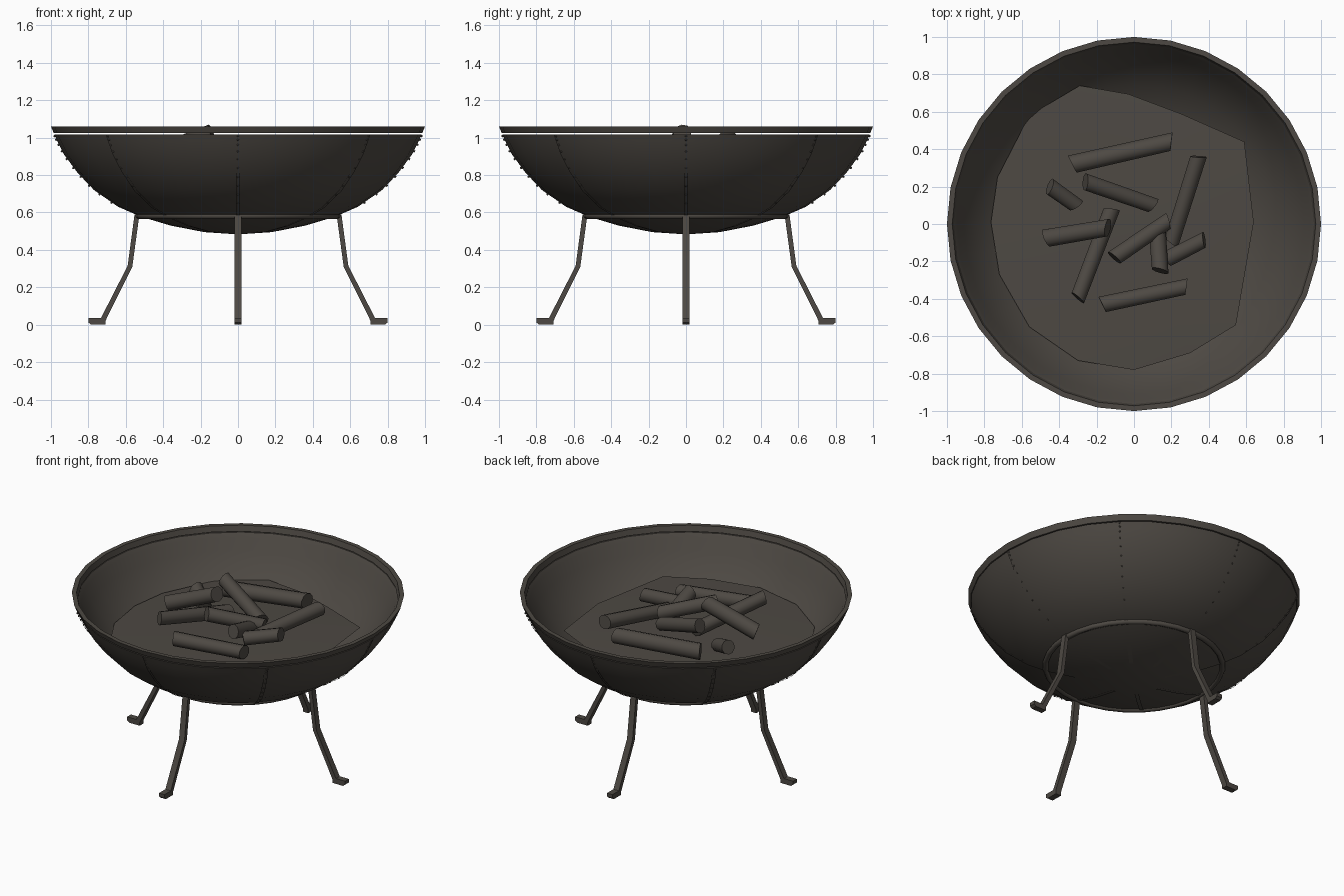
import bpy, bmesh, math
from mathutils import Vector

if "Cube" in bpy.data.objects:
    bpy.data.objects.remove(bpy.data.objects["Cube"])

iron = bpy.data.materials.new("dark_iron")
iron.diffuse_color = (0.075, 0.066, 0.056, 1)
iron.use_nodes = True
iron.node_tree.nodes["Principled BSDF"].inputs["Base Color"].default_value = iron.diffuse_color


def finish(name, bm, smooth=True, angle=40):
    bmesh.ops.recalc_face_normals(bm, faces=bm.faces[:])
    me = bpy.data.meshes.new(name)
    bm.to_mesh(me)
    bm.free()
    me.materials.append(iron)
    ob = bpy.data.objects.new(name, me)
    bpy.context.collection.objects.link(ob)
    if smooth:
        bpy.ops.object.select_all(action='DESELECT')
        ob.select_set(True)
        bpy.context.view_layer.objects.active = ob
        bpy.ops.object.shade_smooth_by_angle(angle=math.radians(angle))
    return ob


def lathe(name, profile, closed=False, n=32):
    bm = bmesh.new()
    vs = [bm.verts.new((r, 0, z)) for r, z in profile]
    pairs = list(zip(vs, vs[1:])) + ([(vs[-1], vs[0])] if closed else [])
    es = [bm.edges.new(p) for p in pairs]
    bmesh.ops.spin(bm, geom=vs + es, cent=(0, 0, 0), axis=(0, 0, 1),
                   angle=2 * math.pi, steps=n, use_duplicate=False)
    bmesh.ops.remove_doubles(bm, verts=bm.verts[:], dist=0.0005)
    return finish(name, bm)


# bowl shell: outer skin, then the inner skin back to the centre
outer = [(0, .483), (.18, .495), (.36, .53), (.52, .578), (.64, .63), (.77, .72),
         (.86, .815), (.93, .91), (.965, .98), (.983, 1.018)]
inner = [(max(0, r - .02), z + (.022 if z < .7 else .012 if z < 1 else 0)) for r, z in outer]
lathe("bowl", outer + inner[::-1])

# rim band, just above the bowl edge
lathe("rim_band", [(.985, 1.024), (1.0, 1.06), (.972, 1.06), (.962, 1.024)], closed=True)

# support ring under the bowl
bpy.ops.mesh.primitive_torus_add(major_radius=.532, minor_radius=.018, major_segments=32,
                                 minor_segments=8, location=(0, 0, .583))
ring = bpy.context.object
ring.name = "support_ring"
ring.data.materials.append(iron)
bpy.ops.object.shade_smooth_by_angle(angle=math.radians(50))

# plate seams and rivets on the bowl
bm = bmesh.new()
for k in range(8):
    a = k * math.pi / 4
    ca, sa = math.cos(a), math.sin(a)
    rows = []
    for r, z in outer[1:]:
        w = .012
        rows.append([bm.verts.new((ca * (r + .004) - sa * s, sa * (r + .004) + ca * s, z - .003))
                     for s in (-w, w)])
    for p, q in zip(rows, rows[1:]):
        bm.faces.new((p[0], p[1], q[1], q[0]))
finish("bowl_seams", bm)

bm = bmesh.new()
for k in range(8):
    a = k * math.pi / 4
    for (r0, z0), (r1, z1) in zip(outer[4:], outer[5:]):
        for t in (.25, .75):
            r, z = r0 + (r1 - r0) * t, z0 + (z1 - z0) * t
            res = bmesh.ops.create_icosphere(bm, subdivisions=1, radius=.007)
            bmesh.ops.translate(bm, verts=res['verts'],
                                vec=(math.cos(a) * (r + .003), math.sin(a) * (r + .003), z))
finish("bowl_rivets", bm)

# bent legs with small feet: offset side outline given a width
leg = [(.527, .59), (.553, .59), (.59, .315), (.733, .035), (.80, .035), (.80, .012),
       (.785, 0), (.708, 0), (.708, .022), (.565, .31)]
for i, name in enumerate(("right_leg", "back_leg", "left_leg", "front_leg")):
    bm = bmesh.new()
    a = i * math.pi / 2
    sides = []
    for s in (-.02, .02):
        sides.append([bm.verts.new((r * math.cos(a) - s * math.sin(a),
                                    r * math.sin(a) + s * math.cos(a), z)) for r, z in leg])
    n = len(leg)
    p, q = sides
    # strips between outer and inner outline
    for side in sides:
        for f in ((0, 1, 2, 9), (9, 2, 3, 8), (8, 3, 4, 5), (8, 5, 6, 7)):
            bm.faces.new([side[j] for j in f])
    for j in range(n):
        bm.faces.new((p[j], p[(j + 1) % n], q[(j + 1) % n], q[j]))
    finish(name, bm, angle=30)

# uneven bed of ash
edge = [(-.29, .74), (-.03, .695), (.25, .59), (.59, .44), (.64, .01), (.545, -.54), (.3, -.69),
        (0, -.78), (-.3, -.73), (-.56, -.55), (-.72, -.27), (-.765, .01), (-.73, .25), (-.56, .58)]
bm = bmesh.new()
c = bm.verts.new((0, 0, .83))
vs = [bm.verts.new((x, y, .80 + .04 * x)) for x, y in edge]
for j in range(len(vs)):
    bm.faces.new((c, vs[j - 1], vs[j]))
finish("ash_bed", bm)

# charred logs: start, end, radius
logs = [((-.33, .32, .885), (.2, .44, .895), .052),
        ((-.26, .225, 1.0), (.1, .1, .87), .046),
        ((-.45, .2, .90), (-.31, .1, .84), .045),
        ((-.12, .075, .88), (-.3, -.395, .965), .045),
        ((-.465, -.075, .90), (-.14, -.02, 1.025), .05),
        ((-.105, -.18, .965), (.18, .015, .89), .046),
        ((.345, .36, .915), (.2, -.1, .865), .045),
        ((.125, -.04, .88), (.14, -.25, .94), .048),
        ((.17, -.19, .88), (.375, -.085, .92), .045),
        ((-.17, -.43, .88), (.28, -.335, .872), .046)]
for i, (s, e, r) in enumerate(logs):
    s, e = Vector(s), Vector(e)
    d = e - s
    bm = bmesh.new()
    bmesh.ops.create_cone(bm, cap_ends=True, segments=10, radius1=r, radius2=r * .95,
                          depth=d.length)
    # slanted saw cuts at the ends
    for v in bm.verts:
        v.co.z += v.co.x * (.35 if v.co.z > 0 else -.25)
    rot = d.to_track_quat('Z', 'Y').to_matrix()
    bmesh.ops.rotate(bm, verts=bm.verts[:], cent=(0, 0, 0), matrix=rot)
    bmesh.ops.translate(bm, verts=bm.verts[:], vec=(s + e) / 2)
    finish("log_%02d" % (i + 1), bm, angle=45)
